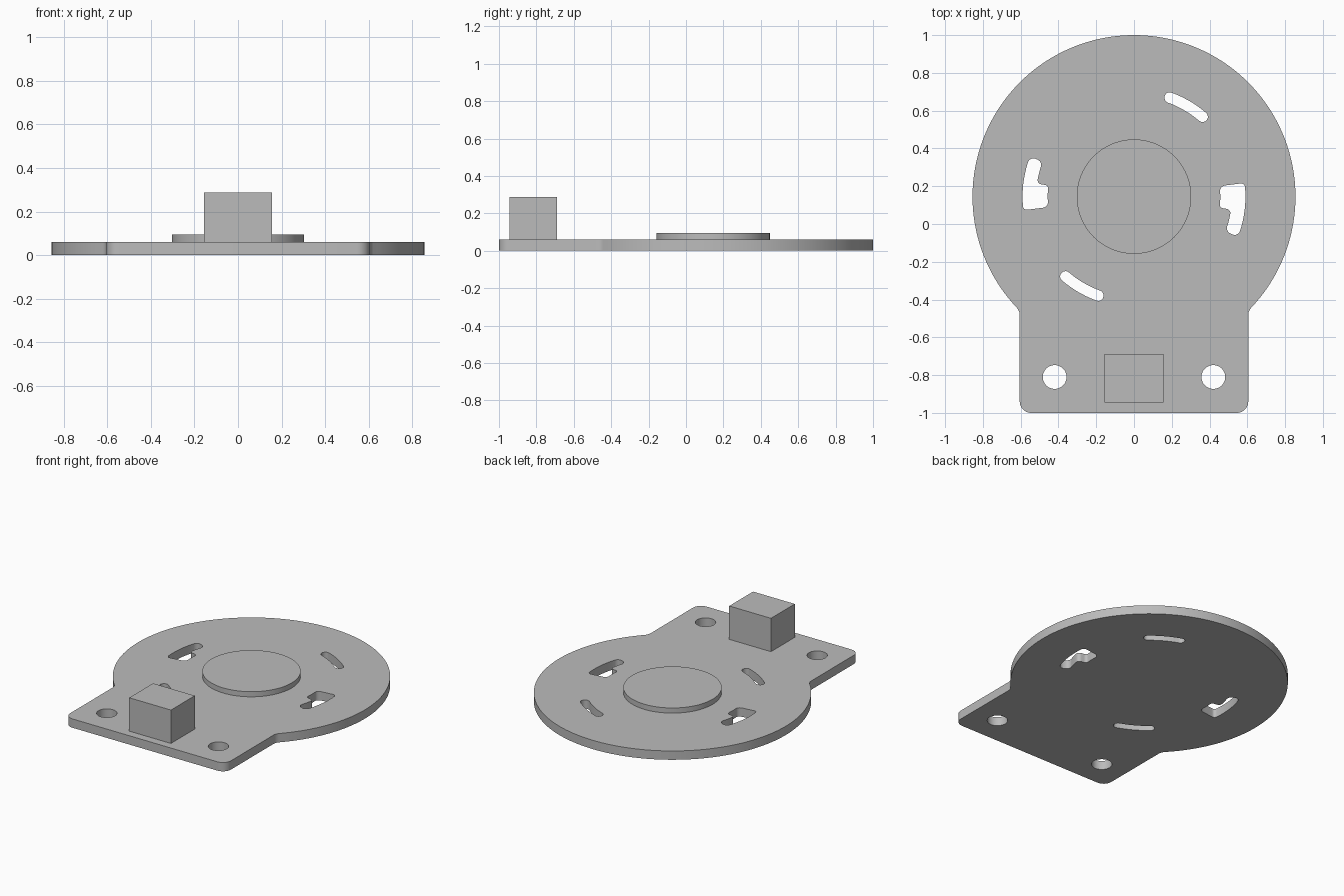
import bpy
import bmesh
from math import sin, cos, pi, radians, degrees, sqrt, atan2, ceil
from mathutils import Vector

HUB = Vector((0, 0.145))    # centre of the round plate
R = 0.855                   # plate radius
TAB = 0.605                 # half width of the tab
THICK = 0.06
PITCH = 0.55                # radius on which slot lengths are measured

if "Cube" in bpy.data.objects:
    bpy.data.objects.remove(bpy.data.objects["Cube"])

grey = bpy.data.materials.new("plain grey")
grey.use_nodes = True
colour = (0.5, 0.5, 0.5, 1)
grey.diffuse_color = colour
grey.node_tree.nodes["Principled BSDF"].inputs["Base Color"].default_value = colour


def arc(centre, radius, start, end, steps):
    """Points along an arc, angles in degrees."""
    angles = [radians(start + (end - start) * i / steps) for i in range(steps + 1)]
    return [Vector((centre[0] + radius * cos(a), centre[1] + radius * sin(a))) for a in angles]


def rounded(corners, steps=6):
    """Polygon of (x, y, radius) corners with each corner rounded."""
    points = []
    for i, (x, y, r) in enumerate(corners):
        p = Vector((x, y))
        a = (Vector(corners[i - 1][:2]) - p).normalized()
        b = (Vector(corners[(i + 1) % len(corners)][:2]) - p).normalized()
        half = a.angle(b) / 2
        centre = p + (a + b).normalized() * r / sin(half)
        start = p + a * r / sin(half) * cos(half) - centre
        end = p + b * r / sin(half) * cos(half) - centre
        sweep = start.angle_signed(end)     # clockwise positive
        t0 = atan2(start.y, start.x)
        points += arc(centre, r, degrees(t0), degrees(t0 - sweep), steps)
    return points


def wrap(corners, turn=0):
    """Bend a rounded polygon of (degrees, radius, corner) around the hub."""
    flat = rounded([(radians(a) * PITCH, r, c) for a, r, c in corners])
    points = []
    for i, p in enumerate(flat):
        q = flat[(i + 1) % len(flat)]
        n = max(1, ceil((q - p).length / 0.03))
        for k in range(n):
            u, v = p.lerp(q, k / n)
            t = u / PITCH + radians(turn)
            points.append(HUB + Vector((v * cos(t), v * sin(t))))
    return points


def finish(obj):
    obj.data.materials.append(grey)
    bpy.ops.object.select_all(action='DESELECT')
    obj.select_set(True)
    bpy.context.view_layer.objects.active = obj
    bpy.ops.object.shade_smooth_by_angle(angle=radians(30))


def extrude_loops(name, loops, z0, z1):
    """Solid plate from an outer loop and hole loops."""
    curve = bpy.data.curves.new(name + "_profile", 'CURVE')
    curve.dimensions = '2D'
    curve.fill_mode = 'BOTH'
    curve.extrude = (z1 - z0) / 2
    for loop in loops:
        spline = curve.splines.new('POLY')
        spline.points.add(len(loop) - 1)
        for point, co in zip(spline.points, loop):
            point.co = (co.x, co.y, 0, 1)
        spline.use_cyclic_u = True
    helper = bpy.data.objects.new(name + "_profile", curve)
    bpy.context.collection.objects.link(helper)
    bpy.context.view_layer.update()
    graph = bpy.context.evaluated_depsgraph_get()
    mesh = bpy.data.meshes.new_from_object(helper.evaluated_get(graph))
    bpy.data.objects.remove(helper)
    mesh.name = name
    mesh.materials.clear()
    bm = bmesh.new()
    bm.from_mesh(mesh)
    bmesh.ops.remove_doubles(bm, verts=bm.verts, dist=1e-5)
    bmesh.ops.recalc_face_normals(bm, faces=bm.faces)
    bmesh.ops.translate(bm, verts=bm.verts, vec=(0, 0, (z0 + z1) / 2))
    bm.to_mesh(mesh)
    bm.free()
    obj = bpy.data.objects.new(name, mesh)
    bpy.context.collection.objects.link(obj)
    finish(obj)


# Base plate outline: right half from the tab corner to the top, then mirrored
fillet, corner = 0.06, 0.06
drop = sqrt((R + fillet) ** 2 - (TAB + fillet) ** 2)
neck = degrees(atan2(drop, TAB + fillet))
half = arc((TAB - corner, -1 + corner), corner, -90, 0, 8)
half += arc((TAB + fillet, HUB.y - drop), fillet, 180, 180 - neck, 6)
half += arc(HUB, R, -neck, 90, 60)[1:]
outline = half + [Vector((-p.x, p.y)) for p in reversed(half[:-1])]

# Holes: two screw holes, two plain arc slots, two keyhole slots
holes = [arc((side * 0.42, -0.81), 0.063, 0, 360, 40)[:-1] for side in (-1, 1)]
slot = [(46.5, 0.529, 0.027), (73, 0.529, 0.027), (73, 0.585, 0.027), (46.5, 0.585, 0.027)]
keyhole = [(7, 0.59, 0.02), (7, 0.457, 0.03), (-7.5, 0.457, 0.02),
           (-7.5, 0.518, 0.025), (-21, 0.518, 0.03), (-21, 0.59, 0.03)]
for turn in (0, 180):
    holes += [wrap(slot, turn), wrap(keyhole, turn)]
extrude_loops("base_plate", [outline] + holes, 0, THICK)

# Raised round boss
bpy.ops.mesh.primitive_cylinder_add(vertices=96, radius=0.303, depth=0.035,
                                    location=(HUB.x, HUB.y, THICK + 0.0175))
boss = bpy.context.object
boss.name = "centre_boss"
finish(boss)

# Connector block on the tab
bpy.ops.mesh.primitive_cube_add(size=1, location=(0, -0.817, THICK + 0.1135))
block = bpy.context.object
block.name = "connector_block"
block.scale = (0.314, 0.256, 0.227)
finish(block)
